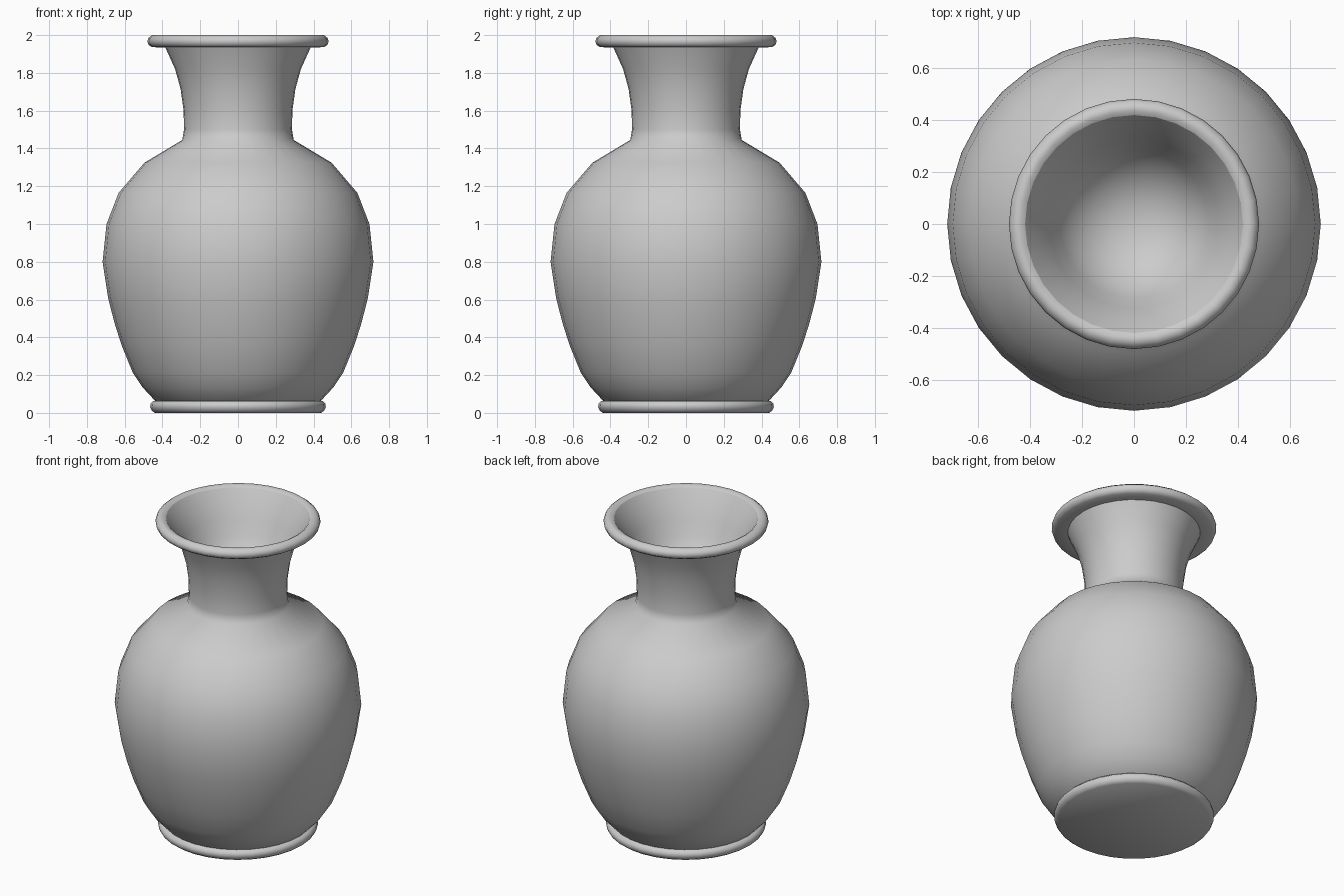
import bpy, math

if "Cube" in bpy.data.objects:
    bpy.data.objects.remove(bpy.data.objects["Cube"])

SIDES = 32


def lathe(name, profile, sharp_angle=50):
    """Revolve (radius, z) points around z; radius 0 becomes a pole."""
    verts, faces, rings = [], [], []
    for r, z in profile:
        start = len(verts)
        count = 1 if r == 0 else SIDES
        for i in range(count):
            a = 2 * math.pi * i / SIDES
            verts.append((r * math.cos(a), r * math.sin(a), z))
        rings.append([start + (i if count > 1 else 0) for i in range(SIDES)])
    for low, high in zip(rings, rings[1:]):
        for i in range(SIDES):
            j = (i + 1) % SIDES
            quad = [low[i], low[j], high[j], high[i]]
            faces.append(list(dict.fromkeys(quad)))
    mesh = bpy.data.meshes.new(name)
    mesh.from_pydata(verts, [], faces)
    obj = bpy.data.objects.new(name, mesh)
    bpy.context.collection.objects.link(obj)
    bpy.ops.object.select_all(action='DESELECT')
    obj.select_set(True)
    bpy.context.view_layer.objects.active = obj
    bpy.ops.object.shade_smooth_by_angle(angle=math.radians(sharp_angle))
    return obj


# Flat foot with a rounded rim
lathe("foot", [(0, 0), (0.44, 0), (0.456, 0.012), (0.465, 0.03),
               (0.463, 0.048), (0.448, 0.063), (0.43, 0.065)])

# Swelling belly, shoulder and flared neck
lathe("body", [(0.43, 0.06), (0.44, 0.065), (0.505, 0.135), (0.558, 0.215),
               (0.617, 0.36), (0.655, 0.48), (0.688, 0.61), (0.717, 0.80),
               (0.696, 1.0), (0.632, 1.165), (0.495, 1.325), (0.295, 1.445),
               (0.286, 1.50), (0.288, 1.60), (0.304, 1.715),
               (0.333, 1.82), (0.385, 1.935)], 80)

# Rolled lip
lathe("lip", [(0.385, 1.935), (0.455, 1.936), (0.473, 1.948), (0.48, 1.968),
              (0.474, 1.985), (0.455, 2.0), (0.435, 2.0), (0.418, 1.99)])

# Concave inside of the mouth
lathe("mouth_inside", [(0.418, 1.99), (0.372, 1.92), (0.325, 1.83),
                       (0.285, 1.74), (0.24, 1.67), (0.17, 1.61),
                       (0.09, 1.575), (0, 1.565)], 80)
